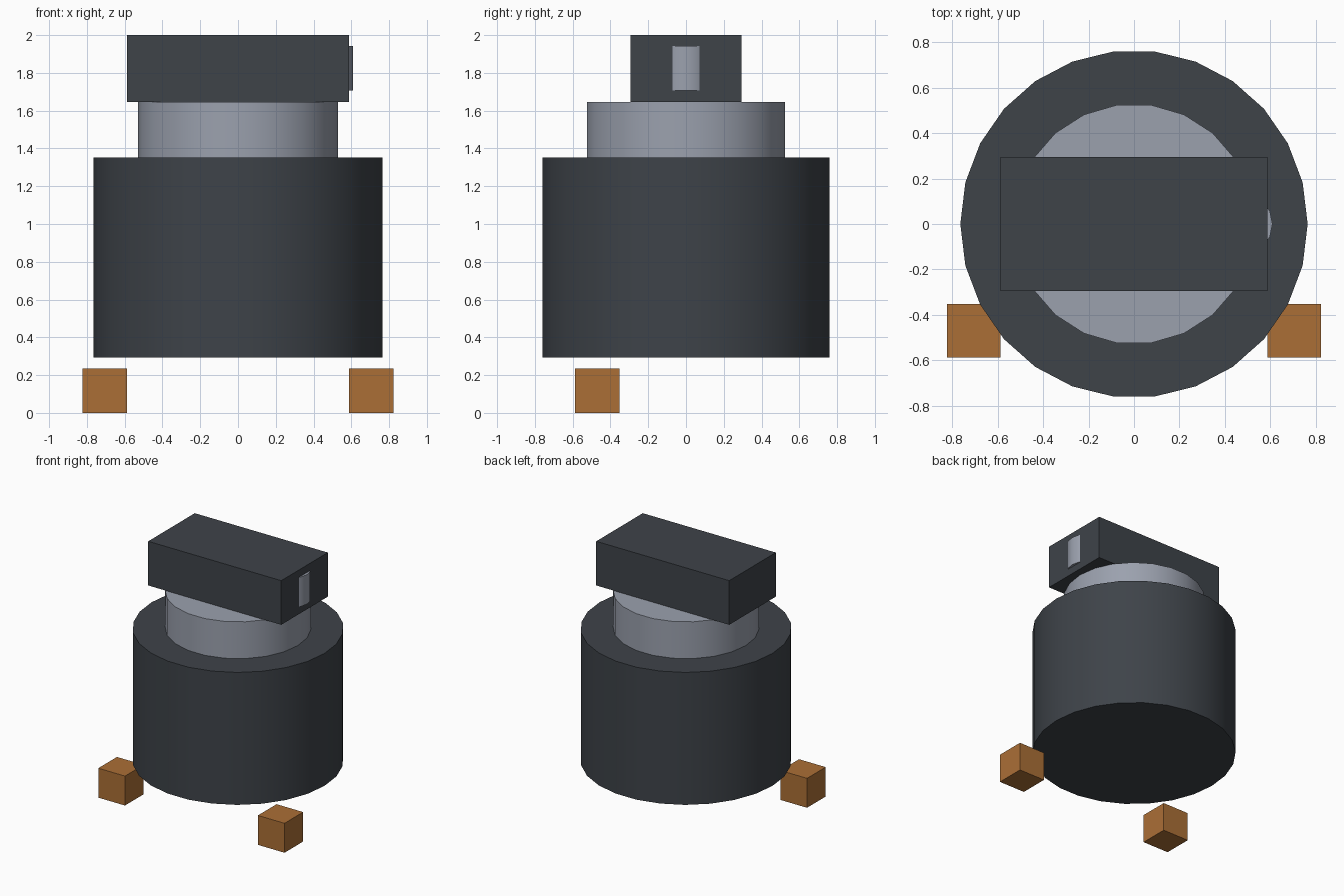
import bpy
import math

if "Cube" in bpy.data.objects:
    bpy.data.objects.remove(bpy.data.objects["Cube"], do_unlink=True)

U = 2 / 17  # module the whole model is laid out on


def material(name, srgb):
    rgba = [((c / 255 + 0.055) / 1.055) ** 2.4 for c in srgb] + [1]
    m = bpy.data.materials.new(name)
    m.use_nodes = True
    m.diffuse_color = rgba
    m.node_tree.nodes["Principled BSDF"].inputs["Base Color"].default_value = rgba
    return m


charcoal = material("charcoal", (62, 67, 73))
steel = material("steel_grey", (155, 161, 174))
copper = material("copper_brown", (171, 111, 54))


def finish(name, mat):
    ob = bpy.context.object
    ob.name = ob.data.name = name
    ob.data.materials.append(mat)
    return ob


def drum(name, radius, bottom, top, sides, mat, x=0):
    bpy.ops.mesh.primitive_cylinder_add(
        vertices=sides, radius=radius * U, depth=(top - bottom) * U,
        location=(x * U, 0, (top + bottom) / 2 * U),
        rotation=(0, 0, math.pi / 2))  # puts a corner on the x axis
    bpy.ops.object.transform_apply(location=False, rotation=True, scale=False)
    bpy.ops.object.shade_smooth_by_angle(angle=math.radians(35))
    return finish(name, mat)


def block(name, size, centre, mat):
    bpy.ops.mesh.primitive_cube_add(size=1, location=[c * U for c in centre])
    bpy.context.object.scale = [s * U for s in size]
    bpy.ops.object.transform_apply(location=False, rotation=False, scale=True)
    return finish(name, mat)


# Body and neck
drum("body", 6.5, 2.5, 11.5, 26, charcoal)
drum("neck", 4.5, 11.5, 14, 22, steel)

# Head with a round insert showing on its left end
block("head", (10, 5, 3), (0, 0, 15.5), charcoal)
drum("side_insert", 1.25, 14.5, 16.5, 16, steel, x=3.93)

# Two front feet
for side, label in ((1, "left"), (-1, "right")):
    block(label + "_foot", (2, 2, 2), (side * 6, -4, 1), copper)
